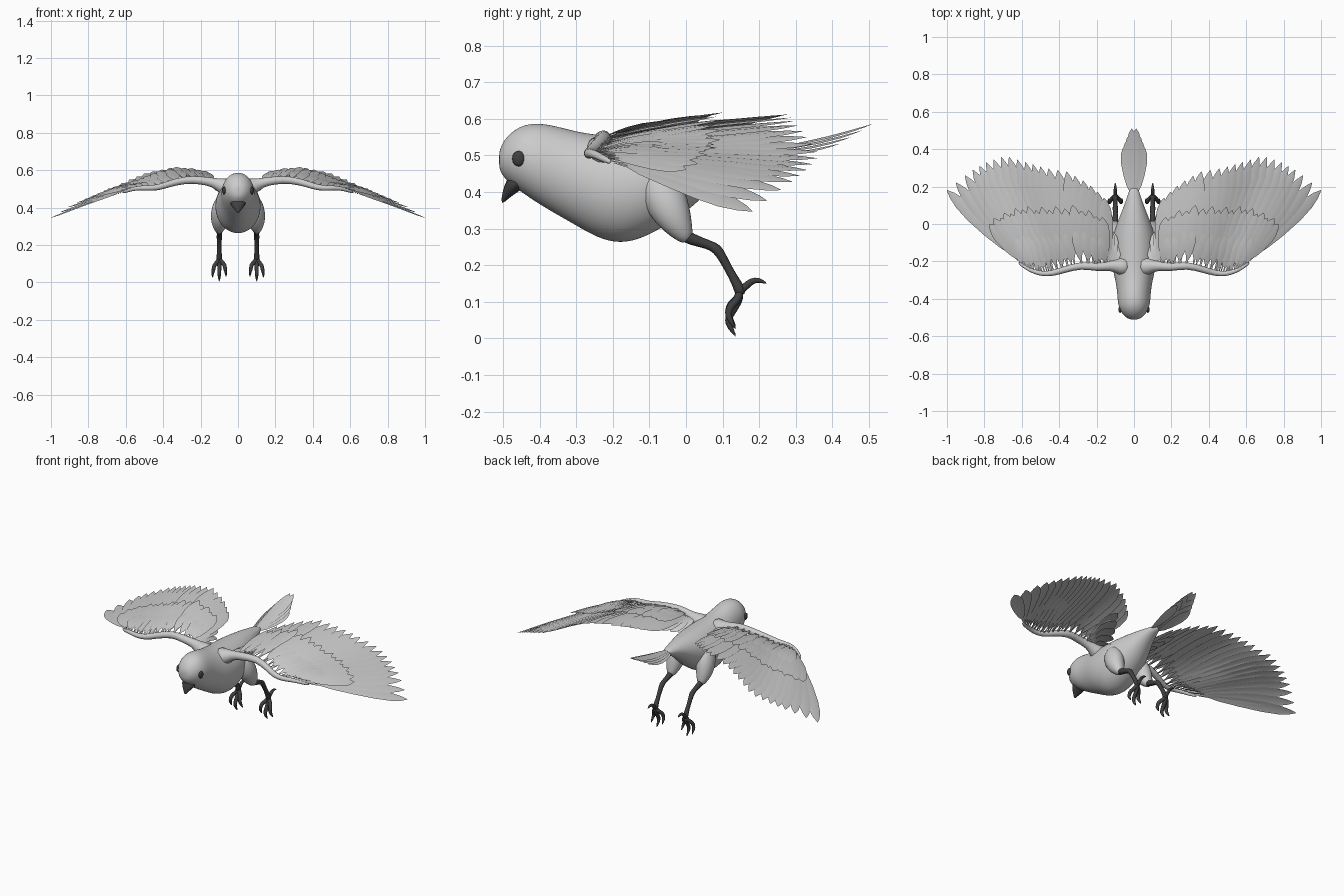
import bpy, bmesh, math
from mathutils import Vector

if "Cube" in bpy.data.objects:
    bpy.data.objects.remove(bpy.data.objects["Cube"], do_unlink=True)


def material(name, value):
    m = bpy.data.materials.new(name)
    m.use_nodes = True
    color = (value, value, value, 1)
    m.diffuse_color = color
    m.node_tree.nodes["Principled BSDF"].inputs["Base Color"].default_value = color
    return m


PLUMAGE = material("pale grey plumage", 0.6)
DARK = material("charcoal", 0.05)
X, Y, Z = Vector((1, 0, 0)), Vector((0, 1, 0)), Vector((0, 0, 1))
SIDES = (("left", 1), ("right", -1))


def finish(name, bm, mat, subdiv=0):
    mesh = bpy.data.meshes.new(name)
    bm.to_mesh(mesh)
    bm.free()
    for p in mesh.polygons:
        p.use_smooth = True
    mesh.materials.append(mat)
    ob = bpy.data.objects.new(name, mesh)
    bpy.context.collection.objects.link(ob)
    if subdiv:
        mod = ob.modifiers.new("smooth", 'SUBSURF')
        mod.levels = mod.render_levels = subdiv
    return ob


def loft(name, rows, mat, ref=X, direction=None, sides=8, subdiv=1, s=1):
    """Skin elliptical rings; each row is (centre, radius along ref, other radius)."""
    bm = bmesh.new()
    rings = []
    centres = [Vector(r[0]) for r in rows]
    for i, (c, ra, rb) in enumerate(rows):
        d = direction or centres[min(i + 1, len(rows) - 1)] - centres[max(i - 1, 0)]
        d = d.normalized()
        a = (ref - d * ref.dot(d)).normalized()
        b = d.cross(a)
        ring = []
        for k in range(sides):
            t = 2 * math.pi * k / sides
            p = centres[i] + a * ra * math.cos(t) + b * rb * math.sin(t)
            ring.append(bm.verts.new((p.x * s, p.y, p.z)))
        rings.append(ring)
    for r0, r1 in zip(rings, rings[1:]):
        for k in range(sides):
            n = (k + 1) % sides
            bm.faces.new((r0[k], r0[n], r1[n], r1[k]))
    bm.faces.new(rings[0])
    bm.faces.new(rings[-1])
    bmesh.ops.recalc_face_normals(bm, faces=bm.faces)
    return finish(name, bm, mat, subdiv)


def tube(name, points, mat, **kw):
    return loft(name, [((x, y, z), r, r) for x, y, z, r in points], mat, **kw)


# Feather blade: half-width along its length, narrow quill to pointed tip
BLADE = ((0, .08), (.1, .12), (.22, .5), (.42, .82), (.65, 1),
         (.82, .88), (.93, .5), (1, .04))


def feather(name, root, tip, across, width, roll=0.0, s=1, arch=0.02):
    root, tip = Vector(root), Vector(tip)
    d = (tip - root).normalized()
    across = (across - d * across.dot(d)).normalized()
    up = across.cross(d)
    if up.z < 0:
        up = -up
    across = across * math.cos(roll) + up * math.sin(roll)
    bm = bmesh.new()
    rows = []
    for u, w in BLADE:
        mid = root.lerp(tip, u) + up * arch * math.sin(math.pi * u)
        row = []
        for k in (-1, 0, 1):
            p = mid + across * k * w * width - up * abs(k) * w * width * .12
            row.append(bm.verts.new((p.x * s, p.y, p.z)))
        rows.append(row)
    for r0, r1 in zip(rows, rows[1:]):
        for k in (0, 1):
            bm.faces.new((r0[k], r0[k + 1], r1[k + 1], r1[k]))
    bm.normal_update()
    if sum(f.normal.z for f in bm.faces) < 0:
        bmesh.ops.reverse_faces(bm, faces=bm.faces)
    return finish(name, bm, PLUMAGE)


def along(points, t):
    f = max(0, min(t, 1)) * (len(points) - 1)
    i = min(int(f), len(points) - 2)
    return Vector(points[i]).lerp(Vector(points[i + 1]), f - i)


# Body and head: y, top, bottom, half-width
PROFILE = ((-.511, .505, .47, .015), (-.505, .528, .45, .036), (-.485, .558, .425, .06),
           (-.45, .582, .4, .08), (-.41, .589, .372, .088), (-.36, .582, .342, .09),
           (-.3, .565, .308, .1), (-.24, .556, .273, .115), (-.18, .552, .258, .122),
           (-.12, .549, .272, .122), (-.05, .546, .31, .11), (.02, .541, .36, .085),
           (.08, .535, .42, .06), (.14, .525, .465, .038), (.2, .515, .492, .02))
loft("body", [((0, y, (t + b) / 2), w * 1.02, (t - b) / 2 * 1.02)
              for y, t, b, w in PROFILE], PLUMAGE, direction=Y, sides=16, subdiv=2)

# Beak
loft("beak", [((0, -.455, .437), .05, .03), ((0, -.474, .416), .044, .025),
              ((0, -.49, .395), .024, .015), ((0, -.503, .369), .003, .003)], DARK)

# Wing control lines: feather roots along the arm, and feather tips
ROOTS = ((.13, -.215, .535), (.2, -.225, .547), (.28, -.21, .55), (.37, -.235, .527),
         (.43, -.255, .505), (.49, -.26, .505), (.54, -.245, .505), (.58, -.225, .495),
         (.62, -.195, .48))
TIPS = ((.16, .14, .575), (.25, .22, .6), (.36, .28, .612), (.48, .3, .59),
        (.58, .33, .55), (.69, .365, .5), (.79, .33, .46), (.88, .28, .42),
        (1, .18, .347))


def feather_row(name, count, reach_in, reach_out, lift, width, s, start=0.0, end=1.0):
    for i in range(count):
        t = start + (end - start) * i / (count - 1)
        root, tip = along(ROOTS, t), along(TIPS, t)
        across = along(TIPS, t + .06) - along(TIPS, t - .06)
        across.y *= .4
        reach = reach_in + (reach_out - reach_in) * t
        reach *= 1 - .05 * (i % 2)if reach < 1 else 1
        end_point = root.lerp(tip, reach) + Z * lift
        feather(f"{name}_{i + 1}", root + Z * lift * .2, end_point, across, width,
                roll=.13, s=s, arch=.008)


for side, s in SIDES:
    # Arm, thick where it joins the shoulder
    arm = [(.03, -.23, .5, .07), (.085, -.225, .515, .045)]
    arm += [(x, y - .008, z, .026 - .0022 * i) for i, (x, y, z) in enumerate(ROOTS)]
    tube(f"{side}_wing_arm", arm, PLUMAGE, ref=Z, s=s)

    # Three overlapping layers of wing feathers
    feather_row(f"{side}_flight_feather", 21, 1, 1, 0, .038, s)
    feather_row(f"{side}_covert", 18, .68, .5, .028, .034, s, .03, .95)
    feather_row(f"{side}_small_covert", 12, .42, .28, .026, .026, s, .05, .8)

    # Shoulder feathers beside the back
    for i in range(5):
        feather(f"{side}_shoulder_feather_{i + 1}", (.1 + .014 * i, -.22, .535),
                (.1 + .025 * i, -.08 + .045 * i, .485 + .02 * i),
                Vector((1, 0, .25)), .036, roll=-.1, s=s, arch=.015)

    # Tail feathers
    for i in range(4):
        feather(f"{side}_tail_feather_{i + 1}", (.004 + .005 * i, .15, .508 - .003 * i),
                (.012 + .012 * i, .51 - .03 * i, .586 - .018 * i), X, .032,
                roll=-.08, s=s, arch=-.008)

    # Eye
    bm = bmesh.new()
    bmesh.ops.create_uvsphere(bm, u_segments=16, v_segments=10, radius=1)
    for v in bm.verts:
        v.co = (s * (.074 + v.co.x * .01), -.457 + v.co.y * .018, .491 + v.co.z * .021)
    bmesh.ops.recalc_face_normals(bm, faces=bm.faces)
    finish(f"{side}_eye", bm, DARK)

    # Feathered thigh
    loft(f"{side}_thigh", [((.07, -.1, .46), .03, .04), ((.085, -.075, .42), .05, .06),
                           ((.096, -.05, .365), .054, .062), ((.1, -.025, .315), .045, .046),
                           ((.1, -.003, .28), .027, .026), ((.1, .005, .265), .014, .014)],
         PLUMAGE, sides=12, s=s)

    # Leg with a bent ankle
    tube(f"{side}_leg", [(.1, -.01, .285, .02), (.1, .015, .27, .018), (.1, .06, .257, .013),
                         (.1, .086, .245, .017), (.1, .1, .22, .013), (.1, .13, .165, .012),
                         (.1, .147, .135, .018), (.1, .15, .115, .014)], DARK, s=s)

    # Three front toes with curved claws
    for label, spread, drop in (("inner", -.03, .025), ("middle", 0, 0), ("outer", .03, .02)):
        x = .1 + spread
        tube(f"{side}_{label}_toe", [
            (.1, .148, .13, .014), (.1 + spread * .4, .143, .098 + drop * .4, .012),
            (x, .122, .07 + drop, .012), (x, .114, .048 + drop, .011),
            (x + spread * .2, .119, .032 + drop, .009), (x + spread * .2, .137, .004 + drop, .002)],
            DARK, s=s)

    # Back toe
    tube(f"{side}_back_toe", [(.1, .145, .125, .012), (.1, .163, .143, .011),
                              (.1, .18, .157, .01), (.1, .198, .161, .008),
                              (.1, .222, .149, .002)], DARK, s=s)
